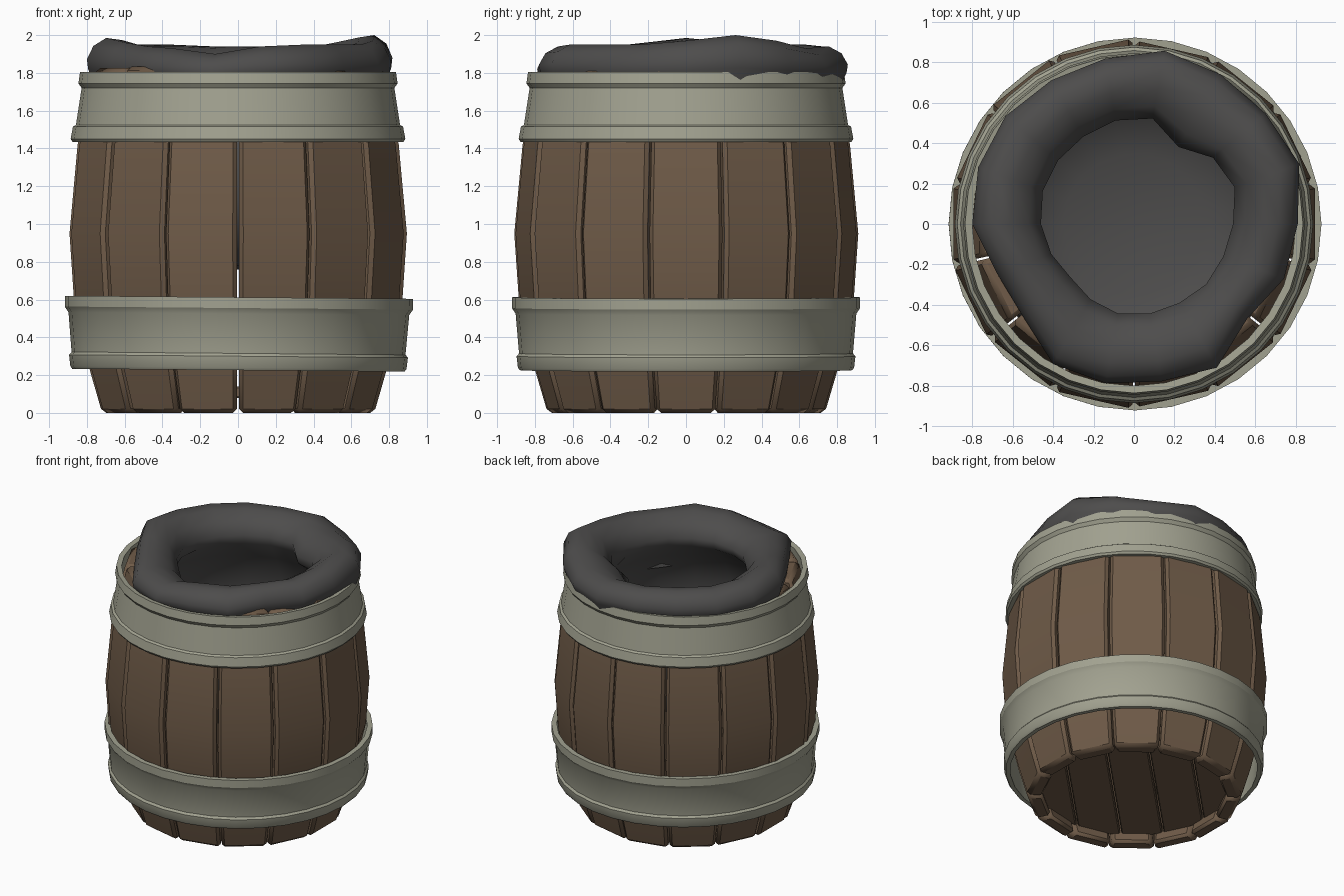
import bpy, bmesh, random
from math import sin, cos, pi, radians, sqrt

if "Cube" in bpy.data.objects:
    bpy.data.objects.remove(bpy.data.objects["Cube"])

random.seed(4)


def material(name, rgb):
    m = bpy.data.materials.new(name)
    m.diffuse_color = (*rgb, 1)
    m.use_nodes = True
    m.node_tree.nodes["Principled BSDF"].inputs["Base Color"].default_value = m.diffuse_color
    return m


WOOD = material("wood", (0.16, 0.105, 0.065))
METAL = material("metal", (0.36, 0.36, 0.28))
CLOTH = material("cloth", (0.075, 0.073, 0.072))


def make(name, verts, faces, mat, smooth=None, bevel=0):
    me = bpy.data.meshes.new(name)
    me.from_pydata(verts, [], faces)
    bm = bmesh.new()
    bm.from_mesh(me)
    bmesh.ops.recalc_face_normals(bm, faces=bm.faces)
    bm.to_mesh(me)
    bm.free()
    me.materials.append(mat)
    ob = bpy.data.objects.new(name, me)
    bpy.context.collection.objects.link(ob)
    if smooth:
        bpy.ops.object.select_all(action='DESELECT')
        ob.select_set(True)
        bpy.context.view_layer.objects.active = ob
        bpy.ops.object.shade_smooth_by_angle(angle=radians(smooth))
    if bevel:
        mod = ob.modifiers.new("bevel", 'BEVEL')
        mod.width = bevel
        mod.segments = 1
        mod.limit_method = 'ANGLE'
        mod.angle_limit = radians(40)
    return ob


def bridge(rings, n, closed=False):
    """Quads joining successive rings of n vertices."""
    last = rings if closed else rings - 1
    return [(i * n + j, i * n + (j + 1) % n,
             (i + 1) % rings * n + (j + 1) % n, (i + 1) % rings * n + j)
            for i in range(last) for j in range(n)]


# Staves: bowed planks, 14 around
BOW = [(0, 0.735), (0.22, 0.80), (0.6, 0.888), (0.95, 0.912), (1.42, 0.868), (1.81, 0.775)]
N = 14
for k in range(N):
    mid = -pi / 2 + (k + 0.5) * 2 * pi / N
    half = pi / N - 0.007
    top = random.uniform(-0.02, 0.03)
    shift = random.uniform(-0.006, 0.006)
    vs = []
    for z, r in BOW:
        z += top if z > 1.7 else 0
        r += shift
        for rad, s in ((r, -1), (r, 1), (r - 0.11, 1), (r - 0.11, -1)):
            a = mid + s * half
            vs.append((rad * cos(a), rad * sin(a), z))
    n = len(BOW)
    fs = bridge(n, 4) + [(3, 2, 1, 0), tuple(4 * (n - 1) + i for i in range(4))]
    make(f"stave_{k + 1}", vs, fs, WOOD, 30, 0.022)

# Barrel floor: parallel planks clipped to a circle
R, W = 0.66, 0.29
for k in range(-2, 3):
    u0, u1 = max((k - .5) * W + .005, -R + .01), min((k + .5) * W - .005, R - .01)
    us = [u0 + (u1 - u0) * i / 4 for i in range(5)]
    outline = [(u, sqrt(R * R - u * u)) for u in us]
    outline += [(u, -v) for u, v in reversed(outline)]
    n = len(outline)
    c = sqrt(0.5)
    vs = [((u + v) * c, (v - u) * c, z) for z in (0.08, 0.14) for u, v in outline]
    fs = bridge(2, n) + [tuple(range(n))[::-1], tuple(range(n, 2 * n))]
    make(f"floor_plank_{k + 3}", vs, fs, WOOD, None, 0.008)


# Metal hoops: lathed closed section with a raised rim on both edges
def hoop(name, profile, seg=32):
    vs = [(r * cos(2 * pi * j / seg), r * sin(2 * pi * j / seg), z)
          for r, z in profile for j in range(seg)]
    return make(name, vs, bridge(len(profile), seg, True), METAL, 30)


hoop("upper_hoop", [(0.80, 1.80), (0.836, 1.805), (0.845, 1.745), (0.828, 1.72),
                    (0.858, 1.525), (0.874, 1.515), (0.886, 1.45), (0.876, 1.435), (0.845, 1.435)])
lower = hoop("lower_hoop", [(0.885, 0.612), (0.922, 0.612), (0.922, 0.555), (0.902, 0.525),
                            (0.884, 0.315), (0.897, 0.30), (0.89, 0.24), (0.88, 0.226), (0.85, 0.226)])
lower.rotation_euler.y = radians(0.5)

# Cloth sack: uneven rolled rim, one value per 20 degrees from +x
OUTER = [.81, .87, .85, .855, .87, .83, .82, .83, .82, .80, .72, .715, .80, .80, .79, .82, .73, .79]
INNER = [.49, .53, .51, .44, .53, .52, .50, .49, .48, .46, .435, .41, .43, .45, .45, .45, .465, .47]
CREST = [1.97, 2.0, 1.97, 1.93, 1.94, 1.94, 1.95, 1.95, 1.96, 1.985, 1.96, 1.94, 1.93, 1.90,
         1.94, 1.95, 1.95, 1.95]
# (share of the way from outer to inner edge, share of the way from z 1.70 to crest)
ROLL = [(0.30, -0.8), (0.16, 0.0), (0.02, 0.42), (0.0, 0.6), (0.10, 0.85), (0.30, 1.0),
        (0.55, 0.96), (0.82, 0.76), (1.0, 0.42), (0.96, 0.15)]
S = len(OUTER)
vs = []
for t, h in ROLL:
    for j in range(S):
        a = 2 * pi * j / S
        r = OUTER[j] + (INNER[j] - OUTER[j]) * t
        vs.append((r * cos(a), r * sin(a), 1.70 + (CREST[j] - 1.70) * h))
# Hollow of the sack, widening below the rim and closing at the bottom
BAG = [(0.62, 1.60), (0.73, 1.38), (0.74, 1.12), (0.62, 0.88), (0.35, 0.78)]
for r, z in BAG:
    vs += [(r * cos(2 * pi * j / S), r * sin(2 * pi * j / S), z) for j in range(S)]
rings = len(ROLL) + len(BAG)
fs = bridge(rings, S)
vs.append((0, 0, 0.76))
base = (rings - 1) * S
fs += [(base + j, base + (j + 1) % S, len(vs) - 1) for j in range(S)]
make("cloth_sack", vs, fs, CLOTH, 80)
